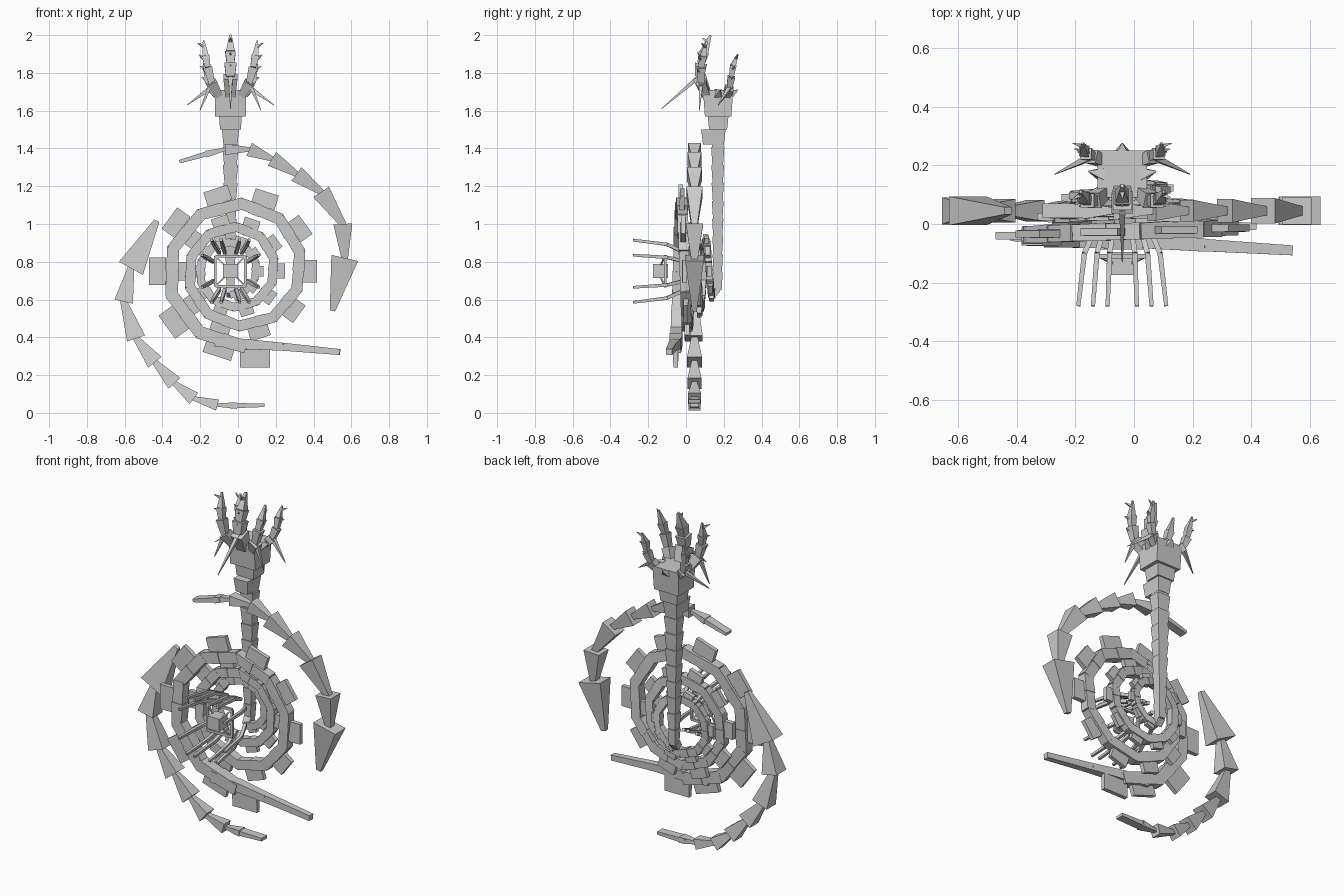
import bpy, bmesh, math
from mathutils import Vector as V

cube = bpy.data.objects.get("Cube")
if cube:
    bpy.data.objects.remove(cube)

GREY = (0.6, 0.6, 0.6, 1.0)
grey = bpy.data.materials.new("plain grey")
grey.use_nodes = True
grey.diffuse_color = GREY
grey.node_tree.nodes["Principled BSDF"].inputs["Base Color"].default_value = GREY

Y, Z = V((0, 1, 0)), V((0, 0, 1))
CX = -0.04          # middle of head, neck and cage
CZ = 0.75           # height of the coil centre


def taper(bm, a, b, start, end, ref=Y):
    """Four-sided tapered block from a to b; sizes are (width, depth along ref)."""
    a, b = V(a), V(b)
    d = (b - a).normalized()
    side = ref.cross(d).normalized()
    deep = d.cross(side)
    rings = []
    for p, (w, h) in ((a, start), (b, end)):
        rings.append([bm.verts.new(p + side * w / 2 * i + deep * h / 2 * j)
                      for i, j in ((-1, -1), (1, -1), (1, 1), (-1, 1))])
    lo, hi = rings
    bm.faces.new(lo[::-1])
    bm.faces.new(hi)
    for k in range(4):
        n = (k + 1) % 4
        bm.faces.new((lo[k], lo[n], hi[n], hi[k]))


def finish(bm, name):
    bmesh.ops.recalc_face_normals(bm, faces=bm.faces)
    mesh = bpy.data.meshes.new(name)
    bm.to_mesh(mesh)
    bm.free()
    mesh.materials.append(grey)
    obj = bpy.data.objects.new(name, mesh)
    bpy.context.collection.objects.link(obj)


# Coiled body: decagonal spiral running inward and backward
def coil(t, extra=0.0):
    r = (0.4 + extra) * math.exp(-0.42 * max(t, -0.02))
    ang = math.pi - t * math.tau
    cx = max(CX, 0.028 - 0.03 * t)
    return V((cx + r * math.cos(ang), -0.04 + 0.065 * t, CZ + r * math.sin(ang)))


body, fins = bmesh.new(), bmesh.new()
for k in range(-2, 28):
    t = k / 10
    s = math.exp(-0.2 * t)
    a, b = coil(t - 0.053), coil(t + 0.053)
    mid = (a + b) / 2
    taper(body, a, mid, (0.062 * s, 0.058 * s), (0.07 * s, 0.065 * s))
    taper(body, mid, b, (0.062 * s, 0.058 * s), (0.066 * s, 0.06 * s))
    w = 0.145 * s * s
    reach = 0.07 if k == -2 else 0.1
    taper(fins, coil(t, reach - 0.09), coil(t, reach), (w, 0.028), (w, 0.024))
finish(body, "coiled_body")

# Straight tail leaving the coil, with one fin below it
tail = bmesh.new()
path = [(-0.12, -0.055, 0.385), (0.03, -0.055, 0.365), (0.24, -0.072, 0.35), (0.54, -0.09, 0.322)]
for (a, b), w in zip(zip(path, path[1:]), (0.066, 0.055, 0.042)):
    taper(tail, a, b, (w, w), (w * 0.75, w * 0.8))
finish(tail, "tail")
taper(fins, (0.09, -0.055, 0.335), (0.09, -0.055, 0.24), (0.16, 0.028), (0.16, 0.024))
finish(fins, "body_fins")

# Neck of stacked flared blocks rising behind the coil
neck = bmesh.new()
taper(neck, coil(2.75), (CX, 0.165, 0.66), (0.04, 0.04), (0.045, 0.045))
count = 9
low, high = 0.65, 1.5
step = (high - low) / count
for i in range(count):
    z = low + i * step
    w = 0.038 + 0.037 * i / count
    d = 0.042 + 0.002 * i
    taper(neck, (CX, 0.168, z), (CX, 0.168, z + step), (w, d), (w * 1.28, d * 1.25))
taper(neck, (CX, 0.145, 1.42), (CX, 0.145, 1.5), (0.075, 0.11), (0.09, 0.13))
finish(neck, "neck")

# Head block and collar
head = bmesh.new()
taper(head, (CX, 0.17, 1.5), (CX, 0.17, 1.57), (0.11, 0.095), (0.12, 0.11))
taper(head, (CX, 0.17, 1.57), (CX, 0.17, 1.71), (0.162, 0.14), (0.168, 0.16))
taper(head, (CX, 0.24, 1.69), (CX, 0.275, 1.71), (0.05, 0.04), (0.004, 0.004), Z)
for s in (-1, 1):
    taper(head, (CX + 0.07 * s, 0.17, 1.69), (CX + 0.115 * s, 0.18, 1.71), (0.05, 0.04), (0.004, 0.004))
finish(head, "head")


# Claws of stepped blocks: one at the front centre, a pair in front and a pair behind
def claw(name, pts, width, out, spike):
    bm = bmesh.new()
    pts = [V(p) for p in pts]
    n = len(pts) - 1
    for i in range(n):
        a, b = pts[i], pts[i + 1]
        w = width * (1 - 0.5 * i / n)
        if i == n - 1:
            taper(bm, a, b, (w, w), (w * 0.25, w * 0.25))
        else:
            taper(bm, a, b, (w * 0.72, w * 0.72), (w, w))
        if i:
            mid = a.lerp(b, 0.6)
            taper(bm, mid, mid + V(out) * 0.05 + Z * 0.02, (w * 0.5, w * 0.5), (0.003, 0.003), Z)
    taper(bm, pts[1], spike, (0.024, 0.024), (0.003, 0.003))
    finish(bm, name)


claw("front_claw", [(CX, 0.11, 1.68), (CX, 0.07, 1.78), (CX, 0.08, 1.85), (CX, 0.095, 1.91), (CX, 0.13, 2.0)],
     0.074, (0, -0.6, 0), (CX, -0.13, 1.61))
for s, side in ((1, "left"), (-1, "right")):
    def at(x, y, z):
        return (CX + s * x, y, z)
    claw("front_claw_" + side,
         [at(0.06, 0.11, 1.68), at(0.1, 0.08, 1.75), at(0.12, 0.08, 1.83), at(0.132, 0.09, 1.89), at(0.142, 0.11, 1.97)],
         0.054, (s * 0.7, -0.4, 0), at(0.162, 0.07, 1.6))
    claw("rear_claw_" + side,
         [at(0.06, 0.21, 1.67), at(0.105, 0.23, 1.72), at(0.125, 0.24, 1.78), at(0.13, 0.25, 1.84), at(0.135, 0.275, 1.9)],
         0.046, (s * 0.7, 0.2, 0), at(0.23, 0.17, 1.63))

# Two sweeping outer arms of pointed blocks; the second is the first turned round
first = V((-0.31, 0, 1.33))
arm = [(-0.31, 1.33), (-0.17, 1.37), (-0.07, 1.395), (0.06, 1.395), (0.18, 1.345), (0.31, 1.265),
       (0.44, 1.17), (0.555, 1.0), (0.565, 0.82), (0.5, 0.54)]
widths = [0.018, 0.035, 0.06, 0.075, 0.085, 0.09, 0.1, 0.1, 0.145]
for name, base, turn in (("outer_arm_left", first, 0.0), ("outer_arm_right", V((0.14, 0, 0.04)), 164.5)):
    c, s = math.cos(math.radians(turn)), math.sin(math.radians(turn))
    pts = []
    for x, z in arm:
        dx, dz = x - first.x, z - first.z
        pts.append(V((base.x + c * dx - s * dz, 0.045, base.z + s * dx + c * dz)))
    bm = bmesh.new()
    for i, w in enumerate(widths):
        a, b = pts[i], pts[i + 1]
        h = 0.05 + 0.006 * i
        end = b + (b - a) * (0.25 if i < len(widths) - 1 else 0)
        if i == 0:
            taper(bm, a, end, (w, h), (w * 1.6, h))
        else:
            taper(bm, a, end, (w, h), (max(0.014, w * 0.2), h * 0.25))
    finish(bm, name)

# Cage of bent prongs around a small core
prongs = bmesh.new()
for sx in (-1, 1):
    for sz in (-1, 1):
        for x, z in ((0.05, 0.165), (0.1, 0.165), (0.15, 0.085)):
            pts = [V((CX + sx * x * k, y, CZ + sz * z * k))
                   for k, y in ((0.58, 0.0), (0.86, -0.1), (1, -0.28))]
            taper(prongs, pts[0], pts[1], (0.018, 0.018), (0.018, 0.018), Z)
            taper(prongs, pts[1], pts[2], (0.018, 0.018), (0.014, 0.014), Z)
finish(prongs, "cage_prongs")

frame = bmesh.new()
half, bar = 0.08, (0.014, 0.014)
for s in (-1, 1):
    taper(frame, (CX - half, -0.11, CZ + s * half), (CX + half, -0.11, CZ + s * half), bar, bar)
    taper(frame, (CX + s * half, -0.11, CZ - half), (CX + s * half, -0.11, CZ + half), bar, bar)
    for q in (-1, 1):
        taper(frame, (CX + s * half, -0.11, CZ + q * half), (CX + s * 0.03, -0.135, CZ + q * 0.03),
              (0.008, 0.008), (0.008, 0.008))
finish(frame, "cage_frame")

core = bmesh.new()
taper(core, (CX, -0.135, CZ - 0.037), (CX, -0.135, CZ + 0.037), (0.078, 0.078), (0.078, 0.078))
finish(core, "core_block")
